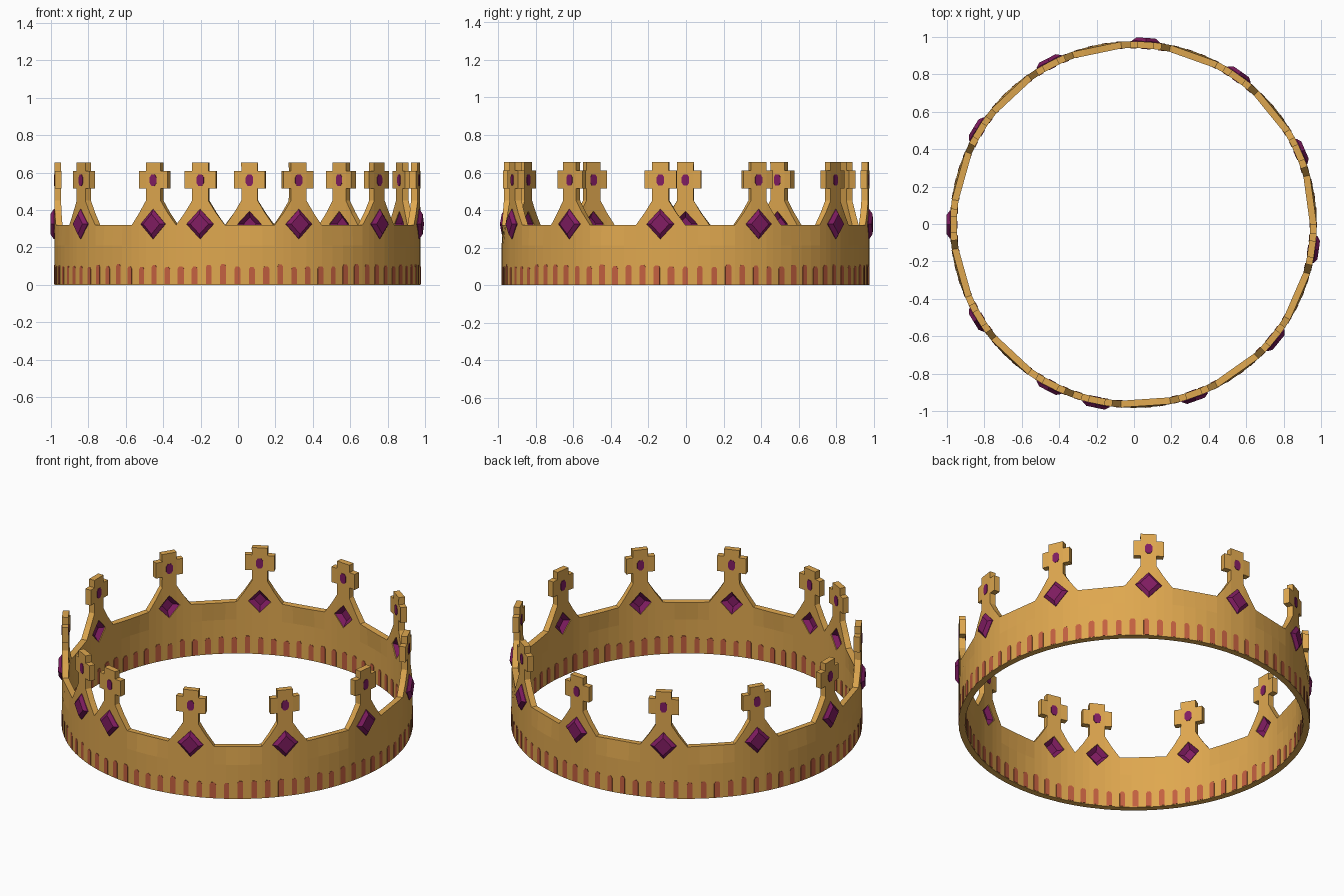
import bpy, bmesh, random
from math import cos, sin, radians
from mathutils import Vector

random.seed(4)
if "Cube" in bpy.data.objects:
    bpy.data.objects.remove(bpy.data.objects["Cube"])

OUT, THICK = 0.98, 0.036
INN = OUT - THICK
STEP = 360 / 11.5            # one pair of spikes stands closer at the seam
FOOT = STEP / 4              # half width of a spike foot, in degrees
CENTRES = [180 + STEP * k for k in range(-9, 3)]
SHIFT = Vector((-0.003, -0.003, 0))


def material(name, rgb):
    m = bpy.data.materials.new(name)
    m.use_nodes = True
    colour = [(c / 255) ** 2.2 for c in rgb] + [1]
    m.diffuse_color = colour
    bsdf = m.node_tree.nodes["Principled BSDF"]
    bsdf.inputs["Base Color"].default_value = colour
    bsdf.inputs["Roughness"].default_value = 0.6
    return m


gold = material("gold", (222, 166, 80))
purple = material("purple_gem", (128, 34, 98))
red = material("red_paint", (194, 96, 66))


def polar(angle, r, u, z):
    """Point at radius r, moved sideways by u along the tangent."""
    c, s = cos(radians(angle)), sin(radians(angle))
    return Vector((r * c - u * s, r * s + u * c, z)) + SHIFT


def loft(bm, angle, rings):
    """Closed solid through (radius, outline) rings facing outward at an angle."""
    loops = [[bm.verts.new(polar(angle, r, u, z)) for u, z in pts] for r, pts in rings]
    n = len(loops[0])
    for a, b in zip(loops, loops[1:]):
        for i in range(n):
            j = (i + 1) % n
            bm.faces.new((a[i], a[j], b[j], b[i]))
    bm.faces.new(loops[0][::-1])
    bm.faces.new(loops[-1])


def finish(name, bm, mat, fix=True):
    if fix:
        bmesh.ops.recalc_face_normals(bm, faces=bm.faces)
    mesh = bpy.data.meshes.new(name)
    bm.to_mesh(mesh)
    bm.free()
    mesh.materials.append(mat)
    ob = bpy.data.objects.new(name, mesh)
    bpy.context.scene.collection.objects.link(ob)
    return ob


def diamond(w, h, z=0.325):
    return [(w, z), (0, z + h), (-w, z), (0, z - h)]


def octagon(w, h, z):
    return [(w, z - h / 2), (w, z + h / 2), (w / 2, z + h), (-w / 2, z + h),
            (-w, z + h / 2), (-w, z - h / 2), (-w / 2, z - h), (w / 2, z - h)]


# Band and cross-topped spikes as one curved sheet
bm = bmesh.new()
cache = {}


def vert(angle, z, r=OUT):
    key = (round(angle % 360, 2) % 360, round(z, 3))
    if key not in cache:
        cache[key] = bm.verts.new(polar(angle, r, 0, z))
    return cache[key]


def face(*pts):
    bm.faces.new([vert(*p) for p in pts])


RIM, MID = 0.32, 0.21
ARM, STEM = 5.0, 2.6
SHOULDER = 0.385
CROSS = (RIM, 0.45, 0.515, 0.61, 0.655)


def cell(a, b, z0, z1):
    face((a, z0), (b, z0), (b, z1), (a, z1))


for k, c in enumerate(CENTRES):
    cols = [c + o for o in (-FOOT, -ARM, -STEM, STEM, ARM, FOOT)]
    if k < len(CENTRES) - 1:
        # the open rim between two spikes is a straight chord
        half = STEP / 4
        for i in range(1, 5):
            a = c + FOOT + i * STEP / 8
            off = i * STEP / 8 - half
            if i < 4:
                vert(a, RIM, OUT * cos(radians(half)) / cos(radians(off)))
            cols.append(a)
    for a, b in zip(cols, cols[1:]):
        cell(a, b, 0, MID)
        cell(a, b, MID, RIM)
    # stem, then arms and sloped shoulders on each side
    for z0, z1 in zip(CROSS, CROSS[1:]):
        cell(c - STEM, c + STEM, z0, z1)
    cell(c + STEM, c + ARM, CROSS[2], CROSS[3])
    cell(c - ARM, c - STEM, CROSS[2], CROSS[3])
    for s in (1, -1):
        inner, mid, foot = c + s * STEM, c + s * ARM, c + s * FOOT
        quad = [(inner, RIM), (mid, RIM), (mid, SHOULDER), (inner, CROSS[1])]
        tri = [(mid, RIM), (foot, RIM), (mid, SHOULDER)]
        for poly in (quad, tri):
            face(*(poly if s > 0 else poly[::-1]))
crown = finish("crown_band", bm, gold, fix=False)

# Diamond openings through the band, behind each large gem
bm = bmesh.new()
for c in CENTRES:
    loft(bm, c, [(0.9, diamond(0.064, 0.069)), (1.03, diamond(0.064, 0.069))])
cutter = finish("gem_opening_cutter", bm, gold)
cutter.hide_render = True

solid = crown.modifiers.new("thickness", "SOLIDIFY")
solid.thickness = THICK
solid.offset = -1
cut = crown.modifiers.new("openings", "BOOLEAN")
cut.operation = "DIFFERENCE"
cut.solver = "EXACT"
cut.object = cutter
deps = bpy.context.evaluated_depsgraph_get()
baked = bpy.data.meshes.new_from_object(crown.evaluated_get(deps))
crown.modifiers.clear()
crown.data = baked
bpy.data.objects.remove(cutter)

# Large gems: bevelled outside, hollowed on the inside
bm = bmesh.new()
for c in CENTRES:
    loft(bm, c, [(0.972, diamond(0.034, 0.037)), (INN + 0.002, diamond(0.066, 0.071)),
                 (0.974, diamond(0.074, 0.08)), (0.982, diamond(0.074, 0.08)),
                 (1.0, diamond(0.05, 0.054))])
finish("diamond_gems", bm, purple)

# Small gems set in the crosses, showing on both sides
bm = bmesh.new()
for c in CENTRES:
    shape = octagon(0.02, 0.03, 0.56)
    loft(bm, c, [(INN - 0.004, shape), (OUT + 0.002, shape)])
finish("cross_gems", bm, purple)

# Painted strokes around the foot of the band, inside and out
bm = bmesh.new()
COUNT = 80
for i in range(COUNT):
    top = 0.105 + random.uniform(-0.01, 0.006)
    w = 0.016 + random.uniform(-0.002, 0.002)
    shape = [(w, 0.004), (w, top - 0.012), (w / 2, top), (-w / 2, top),
             (-w, top - 0.012), (-w, 0.004)]
    for r in (OUT - 0.004, INN - 0.003):
        loft(bm, i * 360 / COUNT, [(r, shape), (r + 0.0055, shape)])
finish("painted_strokes", bm, red)
